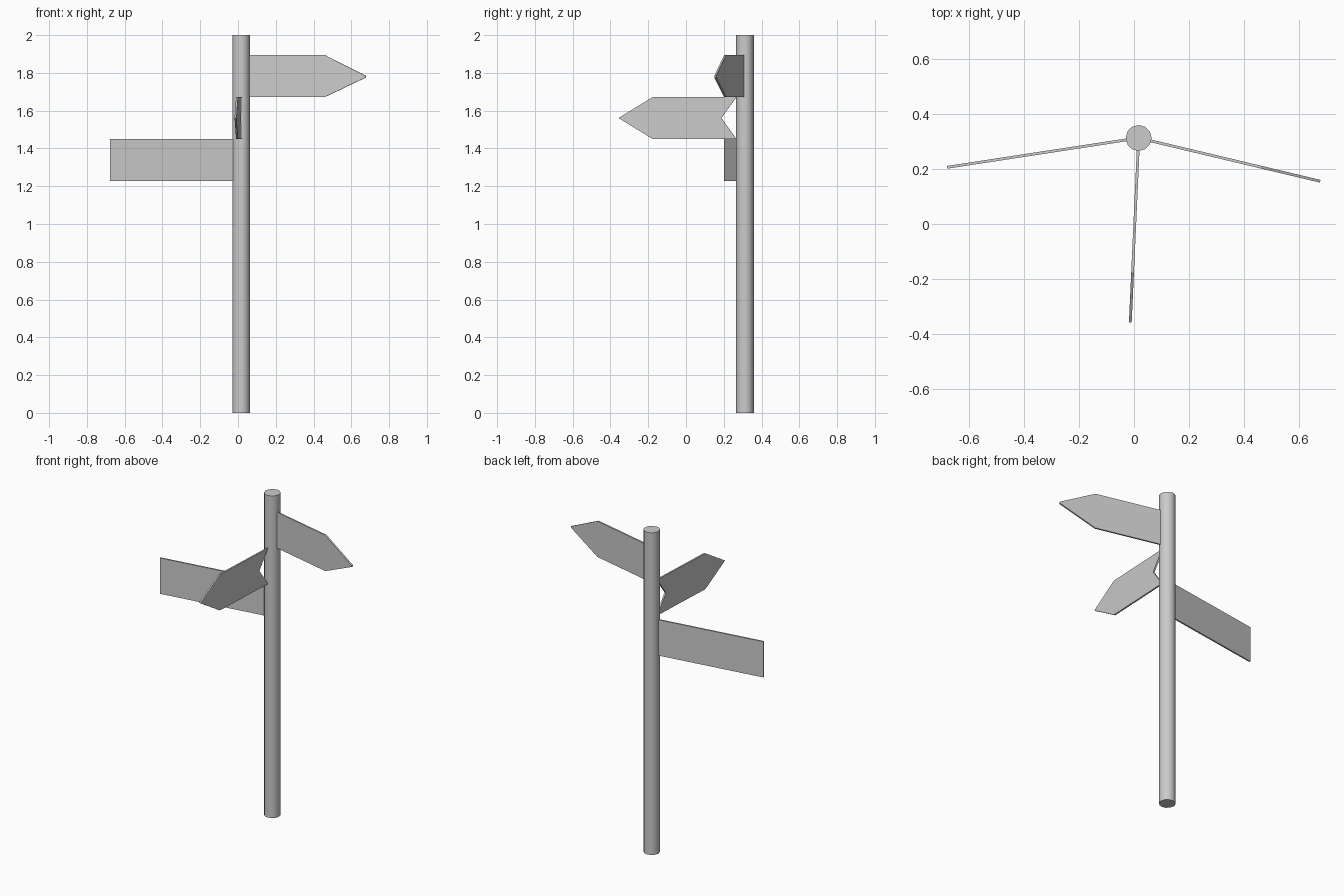
import bpy, bmesh, math

if "Cube" in bpy.data.objects:
    bpy.data.objects.remove(bpy.data.objects["Cube"])

PX, PY, R = 0.017, 0.312, 0.047   # pole centre and radius
H = 0.222                         # board height
T = 0.01                          # board thickness


def board(name, profile, degrees, z):
    """Extrude a (distance, height) outline into a thin board turned about the pole."""
    bm = bmesh.new()
    face = bm.faces.new([bm.verts.new((r, -T / 2, h)) for r, h in profile])
    ext = bmesh.ops.extrude_face_region(bm, geom=[face])
    moved = [v for v in ext["geom"] if isinstance(v, bmesh.types.BMVert)]
    bmesh.ops.translate(bm, verts=moved, vec=(0, T, 0))
    bmesh.ops.recalc_face_normals(bm, faces=bm.faces)
    mesh = bpy.data.meshes.new(name)
    bm.to_mesh(mesh)
    bm.free()
    obj = bpy.data.objects.new(name, mesh)
    obj.location = (PX, PY, z)
    obj.rotation_euler.z = math.radians(degrees)
    bpy.context.collection.objects.link(obj)


# Pole
bpy.ops.mesh.primitive_cylinder_add(vertices=12, radius=R, depth=2, location=(PX, PY, 1))
bpy.context.object.name = "pole"
bpy.ops.object.shade_smooth_by_angle(angle=math.radians(40))

# Top sign: pointed arrow
board("arrow_sign", [(0.045, 0), (0.455, 0), (0.677, H / 2 - 0.008), (0.677, H / 2 + 0.002),
                     (0.455, H), (0.045, H)], -13.4, 1.672)

# Middle sign: pointed arrow with notched tail
board("notched_sign", [(0.045, 0), (0.489, 0), (0.67, H / 2), (0.489, H),
                       (0.045, H), (0.125, H / 2)], -92.6, 1.45)

# Lower sign: plain rectangle
board("plain_sign", [(0.045, 0), (0.703, 0), (0.703, H), (0.045, H)], 188.7, 1.228)
